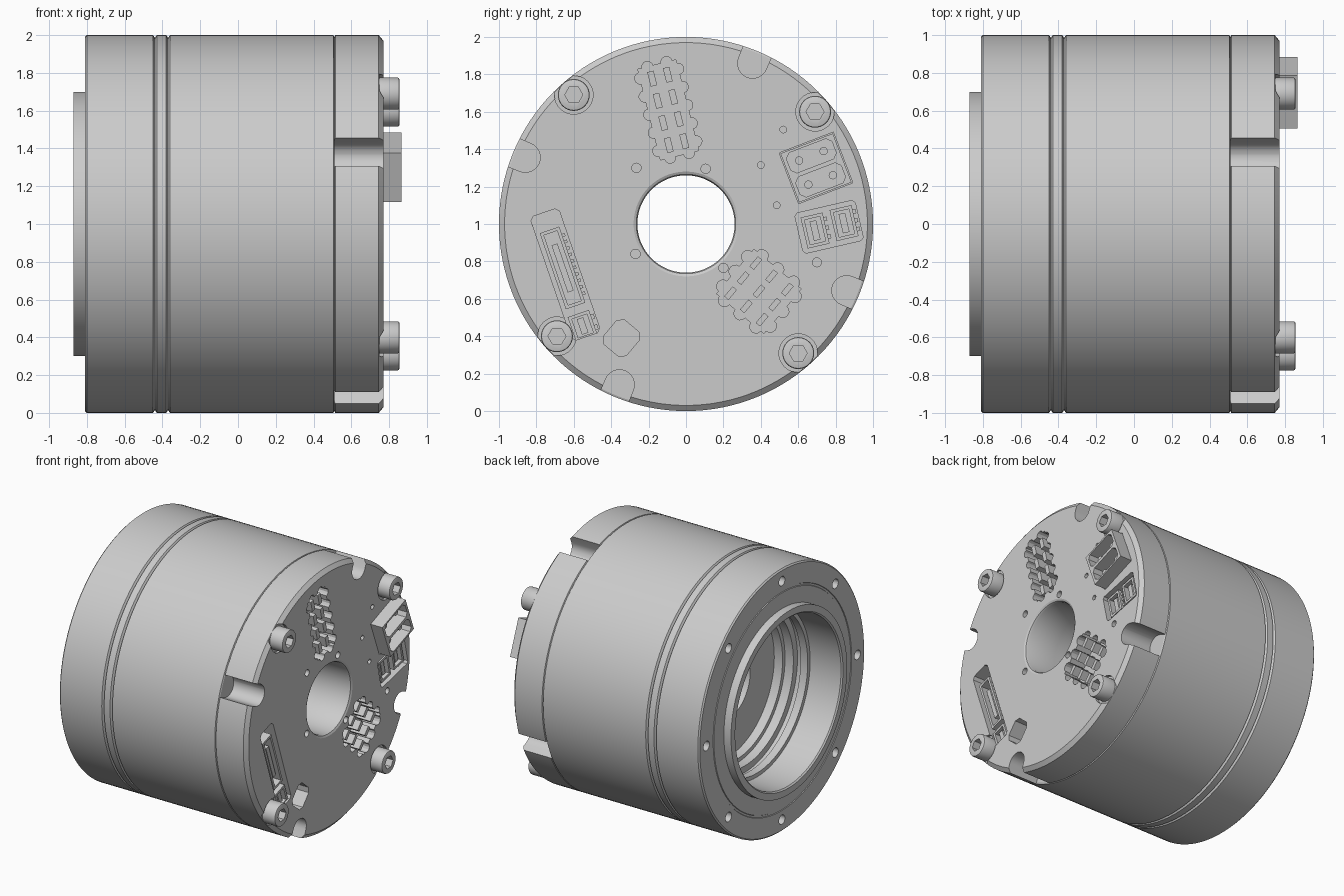
import bpy, bmesh
from math import sin, cos, pi, radians

if "Cube" in bpy.data.objects:
    bpy.data.objects.remove(bpy.data.objects["Cube"])

grey = bpy.data.materials.new("satin grey")
grey.use_nodes = True
grey.diffuse_color = (0.6, 0.6, 0.6, 1)
grey.node_tree.nodes["Principled BSDF"].inputs["Base Color"].default_value = (0.6, 0.6, 0.6, 1)

FACE = 0.77   # x of the connector face
MID = 1.0     # height of the axis


def finish(name, bm):
    bmesh.ops.recalc_face_normals(bm, faces=bm.faces)
    mesh = bpy.data.meshes.new(name)
    bm.to_mesh(mesh)
    bm.free()
    mesh.materials.append(grey)
    obj = bpy.data.objects.new(name, mesh)
    bpy.context.collection.objects.link(obj)
    return obj


def lathe(name, profile, steps=128, cy=0, cz=MID):
    """Spin a closed (x, radius) profile around a lengthwise axis."""
    bm = bmesh.new()
    rings = []
    for i in range(steps):
        a = 2 * pi * i / steps
        rings.append([bm.verts.new((x, cy + r * cos(a), cz + r * sin(a))) for x, r in profile])
    n = len(profile)
    for i in range(steps):
        p, q = rings[i], rings[(i + 1) % steps]
        for j in range(n):
            k = (j + 1) % n
            bm.faces.new((p[j], p[k], q[k], q[j]))
    return finish(name, bm)


def place(pts, cy, cz, angle=0):
    c, s = cos(radians(angle)), sin(radians(angle))
    return [(cy + u * c - v * s, cz + u * s + v * c) for u, v in pts]


def rect(cy, cz, w, h, angle=0, chamfer=0.0):
    a, b, k = w / 2, h / 2, chamfer
    if not k:
        return place([(-a, -b), (a, -b), (a, b), (-a, b)], cy, cz, angle)
    pts = [(-a + k, -b), (a - k, -b), (a, -b + k), (a, b - k),
           (a - k, b), (-a + k, b), (-a, b - k), (-a, -b + k)]
    return place(pts, cy, cz, angle)


def disc(cy, cz, r, n=24):
    return [(cy + r * cos(2 * pi * i / n), cz + r * sin(2 * pi * i / n)) for i in range(n)]


def scallop(cy, cz, w, h, angle, nw, nh, r):
    """Rectangle with round bumps along every edge."""
    pts, start = [], (-w / 2, -h / 2)
    for side, (length, n) in enumerate([(w, nw), (h, nh), (w, nw), (h, nh)]):
        d = (cos(side * pi / 2), sin(side * pi / 2))
        out = (d[1], -d[0])
        pts.append(start)
        for i in range(n):
            mid = length * (i + 0.5) / n
            for k in range(7):
                t = pi * k / 6
                along, off = mid - r * cos(t), r * sin(t)
                pts.append((start[0] + d[0] * along + out[0] * off,
                            start[1] + d[1] * along + out[1] * off))
        start = (start[0] + d[0] * length, start[1] + d[1] * length)
    return place(pts, cy, cz, angle)


def prisms(name, items):
    """Extrude (outline, x0, x1) items lengthwise into one object."""
    bm = bmesh.new()
    for pts, x0, x1 in items:
        a = [bm.verts.new((x0, y, z)) for y, z in pts]
        b = [bm.verts.new((x1, y, z)) for y, z in pts]
        bm.faces.new(a)
        bm.faces.new(b[::-1])
        for i in range(len(pts)):
            j = (i + 1) % len(pts)
            bm.faces.new((a[i], a[j], b[j], b[i]))
    return finish(name, bm)


def select(obj):
    bpy.ops.object.select_all(action='DESELECT')
    obj.select_set(True)
    bpy.context.view_layer.objects.active = obj


def cut(obj, items):
    cutter = prisms("cutter", items)
    cutter.hide_render = True
    mod = obj.modifiers.new("cut", 'BOOLEAN')
    mod.operation, mod.solver, mod.object = 'DIFFERENCE', 'EXACT', cutter
    select(obj)
    bpy.ops.object.modifier_apply(modifier=mod.name)
    bpy.data.objects.remove(cutter)


def smooth(obj):
    select(obj)
    bpy.ops.object.shade_smooth_by_angle(angle=radians(25))


# Main housing: grooved outside, lip and stepped bore on the rear
housing = lathe("housing", [
    (.51, .26), (.51, .99), (.505, 1), (-.36, 1), (-.37, .985), (-.38, 1), (-.43, 1),
    (-.44, .985), (-.45, 1), (-.80, 1), (-.81, .99), (-.81, .84), (-.805, .837),
    (-.805, .823), (-.81, .82), (-.81, .70), (-.87, .70), (-.87, .65), (-.86, .64),
    (-.60, .64), (-.60, .61), (-.54, .61), (-.54, .63), (-.50, .63), (-.50, .58),
    (-.43, .58), (-.43, .55), (-.36, .55), (-.36, .26)])
cut(housing, [(disc(.91 * cos(i * pi / 4), MID + .91 * sin(i * pi / 4), .036, 20), -.9, -.66)
              for i in range(8)])
smooth(housing)

# End cap with chamfered rim
cap = lathe("end_cap", [
    (.51, .26), (.51, .99), (.515, 1), (.745, 1), (FACE, .97), (FACE, .28),
    (.763, .266), (.75, .26)])

# Round-ended slots in the rim
slots = []
for deg in (67.5, 157.5, 247.5, 337.5):
    u = [(1.1, -.08), (1.1, .08)]
    u += [(.93 - .08 * sin(pi * k / 12), .08 * cos(pi * k / 12)) for k in range(13)]
    slots.append((place(u, 0, MID, deg), .49, .9))
cut(cap, slots)

# Pockets and small holes in the connector face
LONG = 19      # tilt of the long pocket
TWIN = 13      # tilt of the twin socket pocket
PLUG = 21      # tilt of the raised plug
pockets = [
    (scallop(-.095, 1.61, .21, .50, 14, 2, 5, .03), .64, .9),
    (scallop(.39, .64, .33, .31, -40, 3, 3, .034), .64, .9),
    (rect(-.645, .73, .16, .70, LONG, .02), .64, .9),
    (rect(.765, .985, .33, .22, TWIN, .015), .64, .9),
    (rect(.695, 1.30, .31, .29, PLUG), .60, .9),
    (rect(-.345, .39, .16, .17, -40, .03), .66, .9)]
for y, z, r in [(.105, 1.295, .025), (-.265, 1.30, .025), (-.27, .84, .025), (.2, .765, .025),
                (.52, 1.505, .018), (.4, 1.315, .018), (.485, 1.10, .018), (.70, .795, .024)]:
    pockets.append((disc(y, z, r, 16), .70, .9))
cut(cap, pockets)

# Screws sunk in shallow seats
screw_spots = [(-.60, 1.69), (.69, 1.60), (.60, .31), (-.69, .40)]
cut(cap, [(disc(y, z, .103, 40), .748, .9) for y, z in screw_spots])
smooth(cap)
for y, z in screw_spots:
    screw = prisms("cap_screw", [(disc(y, z, .085, 40), .74, .855)])
    edges = [e for e in screw.data.edges
             if all(screw.data.vertices[v].co.x > .85 for v in e.vertices)]
    bm = bmesh.new()
    bm.from_mesh(screw.data)
    rim = [e for e in bm.edges if all(v.co.x > .85 for v in e.verts)]
    bmesh.ops.bevel(bm, geom=rim, offset=.01, segments=2, affect='EDGES', profile=.5)
    bm.to_mesh(screw.data)
    bm.free()
    cut(screw, [(disc(y, z, .048, 6), .79, .9)])
    smooth(screw)

# Contact blades inside the two scalloped pockets
blades = []
for r in range(4):
    for c in (-.043, .043):
        (p,) = place([(c, (r - 1.5) * .122)], -.095, 1.61, 14)
        blades.append((rect(*p, .035, .08, 14), .63, .76))
for r in range(3):
    for c in range(3):
        (p,) = place([((c - 1) * .11, (r - 1) * .105)], .39, .64, -40)
        blades.append((rect(*p, .03, .07, -40), .63, .76))
prisms("contact_blades", blades)

# Raised four-pin plug with two chamfered cells
plug = prisms("plug_shell", [(rect(.695, 1.30, .30, .28, PLUG), .59, .865)])
cells, pins = [], []
for v in (-.069, .069):
    (p,) = place([(0, v)], .695, 1.30, PLUG)
    cells.append((rect(*p, .26, .115, PLUG, .025), .66, .9))
    for u in (-.07, .07):
        (q,) = place([(u, v)], .695, 1.30, PLUG)
        pins.append((disc(*q, .022, 16), .65, .82))
cut(plug, cells)
smooth(prisms("plug_pins", pins))


def socket(name, cy, cz, w, h, angle, n):
    """Open sunken socket with a centre tongue and a row of side contacts."""
    shell = prisms(name, [(rect(cy, cz, w, h, angle), .63, .755)])
    cut(shell, [(rect(cy, cz, w - .035, h - .035, angle), .66, .9)])
    parts = [(rect(cy, cz, w * .3, h * .62, angle), .65, .74)]
    for i in range(n):
        (p,) = place([(w / 2 + .008, (i - (n - 1) / 2) * h * .85 / n)], cy, cz, angle)
        parts.append((rect(*p, .016, h * .4 / n, angle), .63, .74))
    prisms(name + "_contacts", parts)


socket("twin_socket_inner", .69, .965, .12, .17, TWIN, 3)
socket("twin_socket_outer", .845, 1.005, .12, .17, TWIN, 3)
socket("long_socket", -.66, .765, .11, .43, LONG, 10)
socket("short_socket", -.553, .455, .12, .14, LONG, 2)
